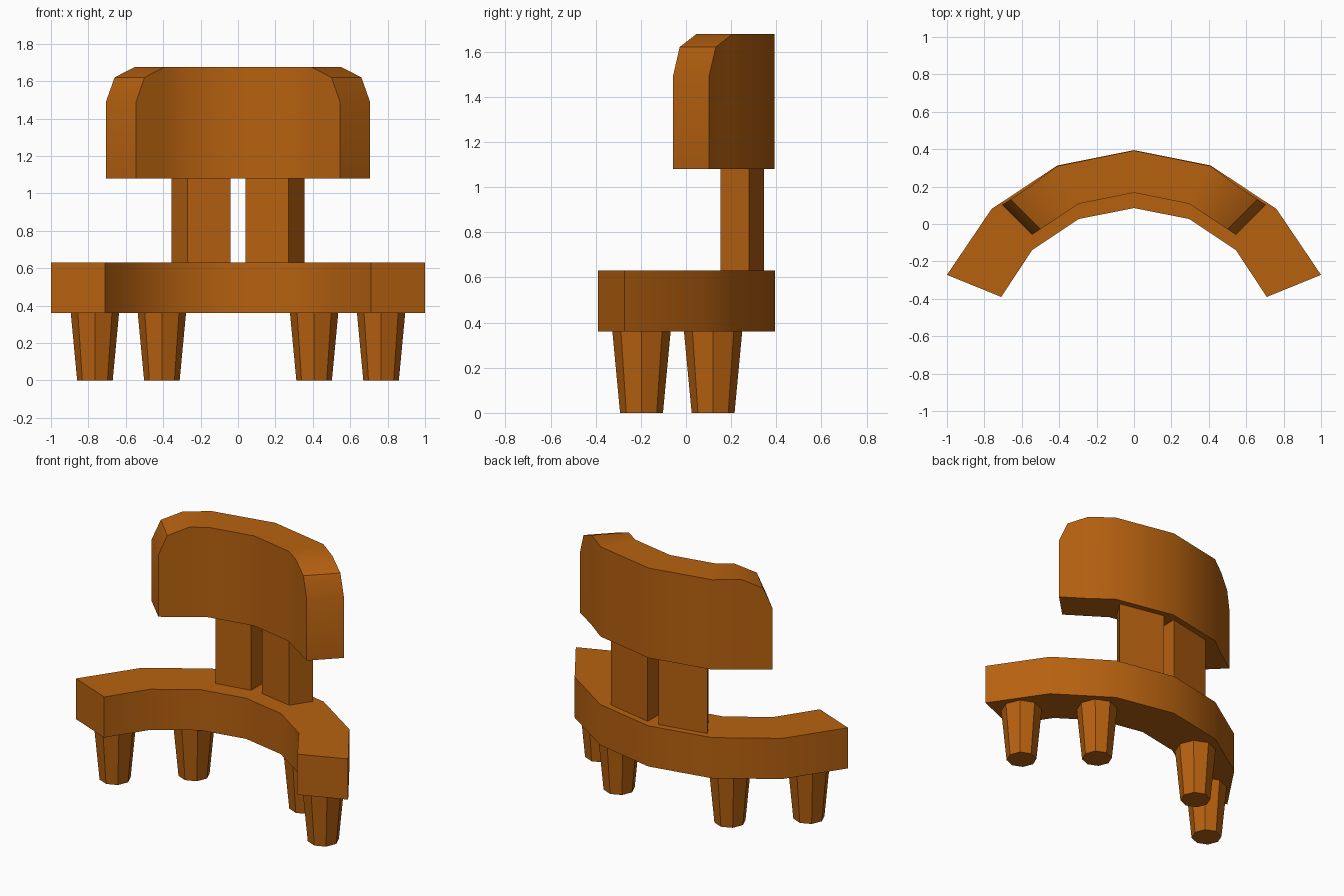
import bpy, bmesh, math

if "Cube" in bpy.data.objects:
    bpy.data.objects.remove(bpy.data.objects["Cube"])

wood = bpy.data.materials.new("warm brown wood")
wood.diffuse_color = (0.47, 0.12, 0.005, 1)
wood.use_nodes = True
wood.node_tree.nodes["Principled BSDF"].inputs["Base Color"].default_value = wood.diffuse_color


def finish(name, bm):
    bmesh.ops.recalc_face_normals(bm, faces=bm.faces)
    me = bpy.data.meshes.new(name)
    bm.to_mesh(me)
    bm.free()
    me.materials.append(wood)
    ob = bpy.data.objects.new(name, me)
    bpy.context.collection.objects.link(ob)
    bpy.ops.object.select_all(action='DESELECT')
    ob.select_set(True)
    bpy.context.view_layer.objects.active = ob
    bpy.ops.object.shade_smooth_by_angle(angle=math.radians(32))
    return ob


def curved_slab(name, half):
    """Symmetric slab from columns (inner xy, outer xy, bottom z, top z), listed from x = 0 outwards."""
    left = [((-i[0], i[1]), (-o[0], o[1]), a, b) for i, o, a, b in reversed(half[1:])]
    bm = bmesh.new()
    rings = [[bm.verts.new((*p, z)) for p, z in ((i, a), (o, a), (o, b), (i, b))]
             for i, o, a, b in left + half]
    for r, s in zip(rings, rings[1:]):
        for k in range(4):
            n = (k + 1) % 4
            bm.faces.new((r[k], r[n], s[n], s[k]))
    bm.faces.new(rings[0])
    bm.faces.new(rings[-1])
    return finish(name, bm)


# Arc-shaped seat
curved_slab("seat", [
    ((0, 0.085), (0, 0.395), 0.36, 0.63),
    ((0.295, 0.027), (0.41, 0.313), 0.36, 0.63),
    ((0.545, -0.14), (0.762, 0.08), 0.36, 0.63),
    ((0.71, -0.39), (1.0, -0.272), 0.36, 0.63)])

# Curved backrest with rounded upper corners
curved_slab("backrest", [
    ((0, 0.167), (0, 0.393), 1.08, 1.677),
    ((0.295, 0.108), (0.41, 0.31), 1.08, 1.677),
    ((0.39, 0.045), (0.55, 0.205), 1.08, 1.677),
    ((0.50, -0.028), (0.66, 0.132), 1.08, 1.62),
    ((0.545, -0.058), (0.706, 0.102), 1.08, 1.49)])

for side, label in ((-1, "left"), (1, "right")):
    # Upright panel joining seat and backrest
    bm = bmesh.new()
    base = bm.faces.new([bm.verts.new((side * x, y, 0.63)) for x, y in
                         ((0.04, 0.195), (0.27, 0.152), (0.355, 0.28), (0.04, 0.345))])
    geo = bmesh.ops.extrude_face_region(bm, geom=[base])["geom"]
    bmesh.ops.translate(bm, vec=(0, 0, 0.45),
                        verts=[v for v in geo if isinstance(v, bmesh.types.BMVert)])
    # extrusion of a lone face keeps the base face, so the panel is closed
    finish(label + "_back_support", bm)

    # Tapered eight-sided legs
    for part, x, y in (("front_leg", 0.765, -0.197), ("back_leg", 0.407, 0.12)):
        bm = bmesh.new()
        bmesh.ops.create_cone(bm, cap_ends=True, segments=8,
                              radius1=0.095, radius2=0.129, depth=0.36)
        bmesh.ops.translate(bm, vec=(side * x, y, 0.18), verts=bm.verts)
        # Sides are smoothed around, the caps stay sharp
        ob = finish(label + "_" + part, bm)
        bpy.ops.object.shade_smooth_by_angle(angle=math.radians(50))
